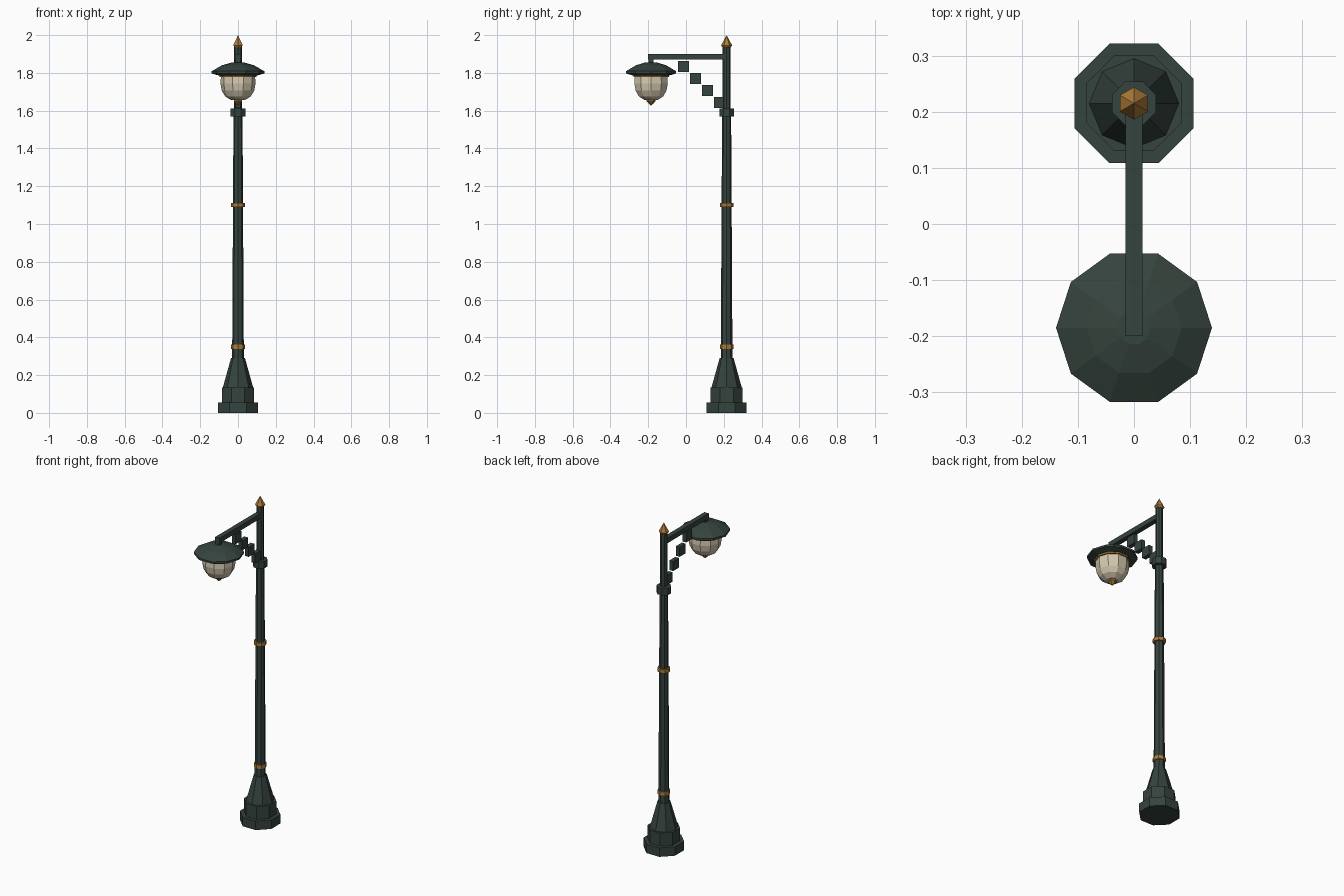
import bpy, bmesh, math
from mathutils import Matrix

if "Cube" in bpy.data.objects:
    bpy.data.objects.remove(bpy.data.objects["Cube"])

POST_Y, LAMP_Y = 0.215, -0.185


def material(name, rgb):
    m = bpy.data.materials.new(name)
    m.diffuse_color = (*rgb, 1)
    m.use_nodes = True
    m.node_tree.nodes["Principled BSDF"].inputs["Base Color"].default_value = m.diffuse_color
    return m


GREEN = material("dark green iron", (0.036, 0.056, 0.047))
GOLD = material("brass", (0.42, 0.20, 0.04))
GLASS = material("cream glass", (0.66, 0.58, 0.43))


def finish(name, bm, mat):
    bmesh.ops.recalc_face_normals(bm, faces=bm.faces)
    mesh = bpy.data.meshes.new(name)
    bm.to_mesh(mesh)
    bm.free()
    mesh.materials.append(mat)
    obj = bpy.data.objects.new(name, mesh)
    bpy.context.collection.objects.link(obj)
    return obj


def turned(name, profile, sides, y, mat, turn=0.0):
    """Faceted solid from (radius, height) points, capped at both ends."""
    bm = bmesh.new()
    rings = []
    for r, z in profile:
        if r == 0:
            rings.append([bm.verts.new((0, y, z))])
            continue
        angles = [turn + math.tau * i / sides for i in range(sides)]
        rings.append([bm.verts.new((r * math.cos(a), y + r * math.sin(a), z)) for a in angles])
    for a, b in zip(rings, rings[1:]):
        for i in range(sides):
            j = (i + 1) % sides
            quad = [a[i % len(a)], a[j % len(a)], b[j % len(b)], b[i % len(b)]]
            bm.faces.new(list(dict.fromkeys(quad)))
    for ring in (rings[0], rings[-1]):
        if len(ring) > 1:
            bm.faces.new(ring)
    return finish(name, bm, mat)


def box(name, center, size, mat):
    bm = bmesh.new()
    bmesh.ops.create_cube(bm, size=1, matrix=Matrix.Translation(center) @ Matrix.Diagonal((*size, 1)))
    return finish(name, bm, mat)


FLAT = math.pi / 8  # turns an octagon so its flats face the axes

# Stepped foot and post
turned("base_plinth", [(0.115, 0), (0.115, 0.055)], 8, POST_Y, GREEN, FLAT)
turned("base_step", [(0.092, 0.055), (0.092, 0.135)], 8, POST_Y, GREEN, FLAT)
turned("base_taper", [(0.08, 0.135), (0.037, 0.29)], 8, POST_Y, GREEN)
turned("post_shaft", [(0.031, 0.285), (0.024, 1.575)], 8, POST_Y, GREEN)
turned("post_collar", [(0.042, 1.57), (0.042, 1.612)], 8, POST_Y, GREEN, FLAT)
turned("post_top", [(0.021, 1.61), (0.021, 1.945)], 8, POST_Y, GREEN)

# Brass trim on the post
for label, z in (("lower", 0.35), ("upper", 1.10)):
    turned(label + "_post_ring", [(0.036, z - 0.011), (0.036, z + 0.011)], 8, POST_Y, GOLD)
turned("post_finial", [(0.022, 1.935), (0.029, 1.946), (0, 2.0)], 6, POST_Y, GOLD, math.pi / 6)

# Arm, hanger and stepped brace
box("arm", (0, 0.0075, 1.886), (0.03, 0.415, 0.03), GREEN)
box("lamp_hanger", (0, LAMP_Y, 1.862), (0.026, 0.026, 0.03), GREEN)
for i in range(4):
    box(f"brace_block_{i + 1}", (0, -0.013 + 0.0633 * i, 1.833 - 0.0633 * i),
        (0.026, 0.058, 0.058), GREEN)

# Lamp shade, glass bowl and brass trim
turned("lamp_shade", [(0.105, 1.787), (0.139, 1.797), (0.139, 1.809), (0.085, 1.840), (0.03, 1.856)],
       10, LAMP_Y, GREEN)
turned("glass_ring", [(0.099, 1.778), (0.099, 1.789)], 10, LAMP_Y, GOLD)
turned("glass_bowl", [(0.038, 1.657), (0.068, 1.676), (0.086, 1.706), (0.093, 1.745), (0.09, 1.785)],
       10, LAMP_Y, GLASS)
turned("lamp_finial", [(0, 1.627), (0.012, 1.637), (0.024, 1.649), (0.024, 1.660)], 6, LAMP_Y, GOLD,
       math.pi / 6)
